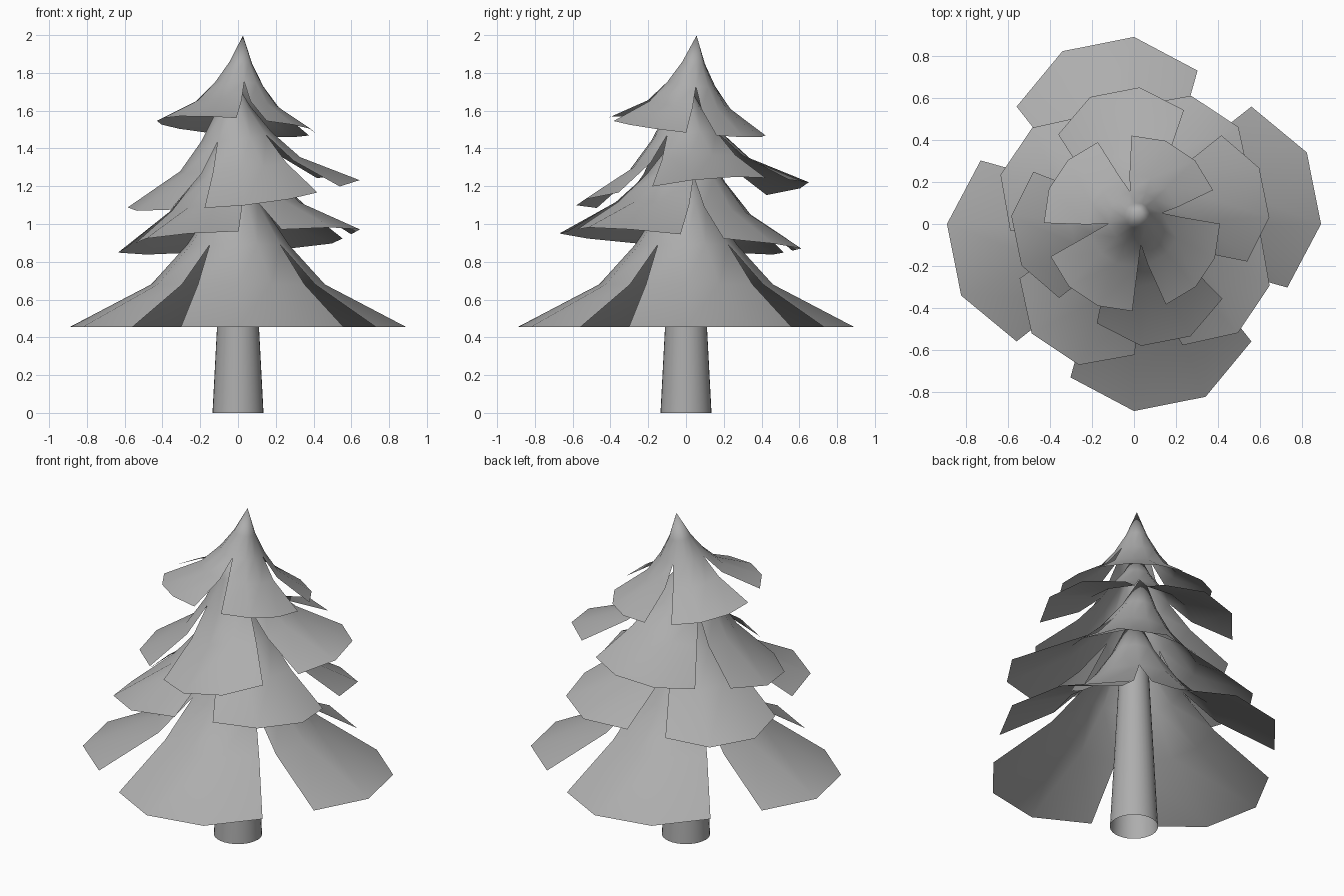
import bpy, bmesh, math
from mathutils import Vector

if "Cube" in bpy.data.objects:
    bpy.data.objects.remove(bpy.data.objects["Cube"])

grey = bpy.data.materials.new("plain_grey")
grey.diffuse_color = (0.42, 0.42, 0.42, 1)
grey.use_nodes = True
grey.node_tree.nodes["Principled BSDF"].inputs["Base Color"].default_value = grey.diffuse_color

STEP = math.tau / 16


def finish(bm, name):
    mesh = bpy.data.meshes.new(name)
    bm.to_mesh(mesh)
    bm.free()
    mesh.materials.append(grey)
    for p in mesh.polygons:
        p.use_smooth = True
    obj = bpy.data.objects.new(name, mesh)
    bpy.context.collection.objects.link(obj)
    return obj


def tier(name, centre, radius, edge_radius, height, turn, slope):
    """Thin flared skirt with four fronds, split by notches up to the second ring."""
    bm = bmesh.new()

    def vert(r, a, z):
        return bm.verts.new((r * math.cos(a), r * math.sin(a), z * height))

    # closed upper rings: each notch top is one vertex in the middle of its gap
    angles = []
    for k in range(4):
        start = turn + k * math.pi / 2
        angles += [start - STEP / 2, start + STEP, start + 2 * STEP]
    upper = [vert(0.303 * radius, a, 0.468) for a in angles]
    neck = [vert(0.144 * radius, a, 0.70) for a in angles]
    tip = vert(0, 0, 1)
    for i in range(12):
        j = (i + 1) % 12
        bm.faces.new((upper[i], upper[j], neck[j], neck[i]))
        bm.faces.new((neck[i], neck[j], tip))

    # separate fronds below, their gaps narrowing upwards
    for k in range(4):
        start = turn + k * math.pi / 2
        top = [upper[(3 * k + i) % 12] for i in range(4)]
        mid = [vert(0.517 * radius, start + i * STEP, 0.242)
               for i in (-0.22, 1, 2, 3.22)]
        low = [vert(edge_radius if i in (0, 3) else radius, start + i * STEP, 0)
               for i in range(4)]
        for i in range(3):
            bm.faces.new((mid[i], mid[i + 1], top[i + 1], top[i]))
            bm.faces.new((low[i], low[i + 1], mid[i + 1], mid[i]))

    obj = finish(bm, name)
    # lean the tier so its base plane follows the given slopes
    normal = Vector((-slope[0], -slope[1], 1))
    obj.rotation_mode = 'QUATERNION'
    obj.rotation_quaternion = Vector((0, 0, 1)).rotation_difference(normal)
    obj.location = centre


straight, turned = 3 * STEP, STEP
tier("bottom_branches", (0, 0, 0.455), 0.89, 0.79, 0.93, straight, (0, 0))
tier("lower_branches", (0.005, -0.03, 0.91), 0.695, 0.595, 0.72, turned, (0.06, -0.087))
tier("upper_branches", (0.03, 0.035, 1.16), 0.618, 0.553, 0.655, straight, (0.118, 0.10))
tier("top_branches", (-0.01, 0.003, 1.515), 0.428, 0.42, 0.487, turned, (-0.075, -0.11))

# tapered open trunk
bm = bmesh.new()
bmesh.ops.create_cone(bm, cap_ends=False, segments=32, radius1=0.135,
                      radius2=0.08, depth=1.05)
bmesh.ops.translate(bm, verts=bm.verts, vec=(0, 0, 0.525))
finish(bm, "trunk")
